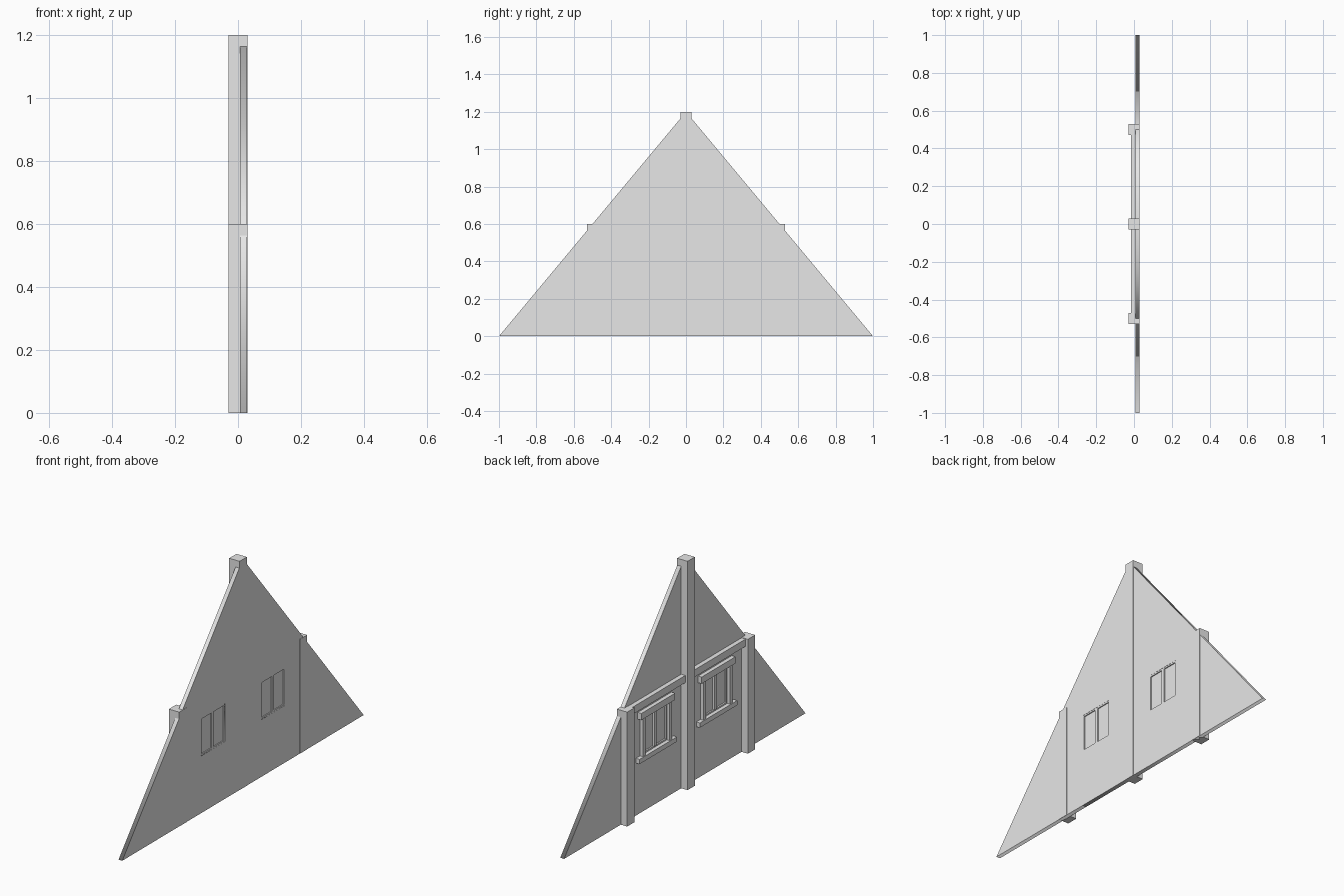
import bpy
from math import radians

old = bpy.data.objects.get("Cube")
if old:
    bpy.data.objects.remove(old, do_unlink=True)

grey = bpy.data.materials.new("plain_grey")
grey.use_nodes = True
grey.diffuse_color = (0.8, 0.8, 0.8, 1)
grey.node_tree.nodes["Principled BSDF"].inputs["Base Color"].default_value = (0.8, 0.8, 0.8, 1)


def box(name, x, y, z):
    """Box from (min, max) ranges on each axis."""
    bpy.ops.mesh.primitive_cube_add(size=1, location=[sum(r) / 2 for r in (x, y, z)])
    ob = bpy.context.object
    ob.name = name
    ob.scale = [r[1] - r[0] for r in (x, y, z)]
    bpy.ops.object.transform_apply(location=False, rotation=False, scale=True)
    ob.data.materials.append(grey)
    return ob


def mid(c, half):
    return (c - half, c + half)


FACE = 0.029        # flat outer side of the wall
WINDOWS = (-0.25, 0.25)
OPEN_Z = (0.3, 0.5)

# Gable wall: triangle with two square window openings
outline = [(-1, 0), (1, 0), (0, 1.2)]
holes = [[(c + dy, z) for dy, z in ((-0.1, 0.3), (0.1, 0.3), (0.1, 0.5), (-0.1, 0.5))]
         for c in WINDOWS]
curve = bpy.data.curves.new("gable_wall", "CURVE")
curve.dimensions = "2D"
curve.fill_mode = "BOTH"
curve.extrude = 0.011
for loop in [outline] + holes:
    spline = curve.splines.new("POLY")
    spline.points.add(len(loop) - 1)
    for point, (u, v) in zip(spline.points, loop):
        point.co = (u, v, 0, 1)
    spline.use_cyclic_u = True
wall = bpy.data.objects.new("gable_wall", curve)
bpy.context.collection.objects.link(wall)
wall.location.x = FACE - curve.extrude
wall.rotation_euler = (radians(90), 0, radians(90))
bpy.ops.object.select_all(action="DESELECT")
wall.select_set(True)
bpy.context.view_layer.objects.active = wall
bpy.ops.object.convert(target="MESH")
wall = bpy.context.object
wall.data.materials.clear()
wall.data.materials.append(grey)

# Posts
for name, y, top in (("front_post", -0.5, 0.6), ("centre_post", 0, 1.2), ("back_post", 0.5, 0.6)):
    box(name, (-0.03, 0.03), mid(y, 0.03), (0, top))

for side, c in zip(("front", "back"), WINDOWS):
    # Cross beam between posts
    box(side + "_beam", (-0.017, FACE), mid(c, 0.22), (0.56, 0.598))
    # Window surround
    box(side + "_lintel", (-0.014, FACE), mid(c, 0.14), (OPEN_Z[1], 0.535))
    box(side + "_sill", (-0.014, FACE), mid(c, 0.155), (0.275, OPEN_Z[0]))
    for s in (-1, 1):
        box(side + "_jamb", (-0.01, FACE), mid(c + s * 0.11, 0.01), OPEN_Z)
        # Thin sash stiles
        box(side + "_sash_stile", (0.006, 0.028), mid(c + s * 0.096, 0.004), OPEN_Z)
    # Sash rails, mullion and closed panes
    for z in (0.304, 0.496):
        box(side + "_sash_rail", (0.006, 0.028), mid(c, 0.092), mid(z, 0.004))
    box(side + "_mullion", (0.002, 0.028), mid(c, 0.009), (0.308, 0.492))
    box(side + "_pane", (0.014, 0.023), mid(c, 0.092), (0.308, 0.492))
